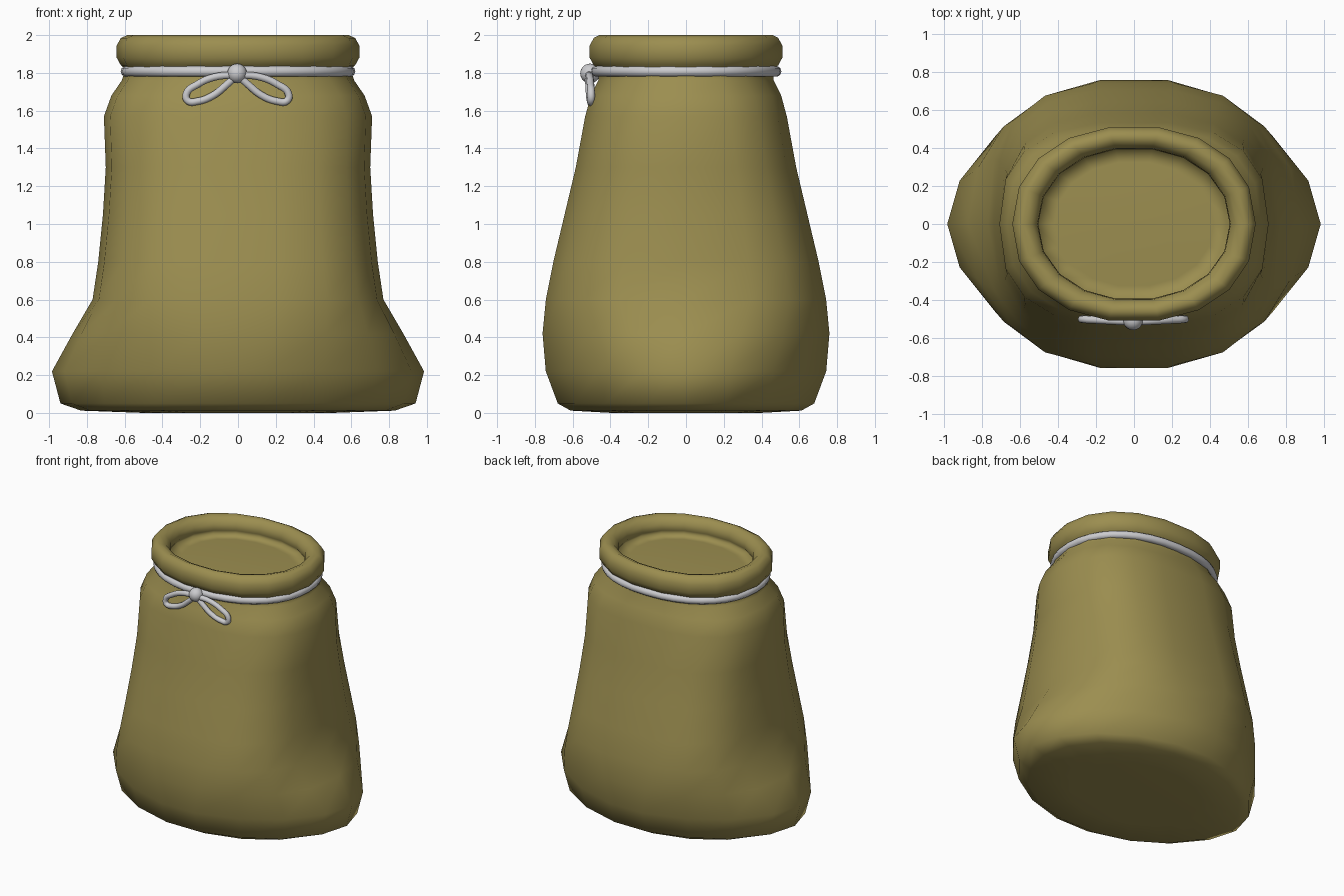
import bpy, bmesh, math

if "Cube" in bpy.data.objects:
    bpy.data.objects.remove(bpy.data.objects["Cube"])

SEGS = 18


def material(name, rgb):
    m = bpy.data.materials.new(name)
    m.diffuse_color = (*rgb, 1)
    m.use_nodes = True
    m.node_tree.nodes["Principled BSDF"].inputs["Base Color"].default_value = m.diffuse_color
    return m


burlap = material("olive_burlap", (0.33, 0.27, 0.08))
cord = material("grey_cord", (0.60, 0.60, 0.62))


def oval(a, b, n, z, segs=SEGS):
    # superellipse ring: half-width a, half-depth b, squareness n
    pts = []
    for i in range(segs):
        t = 2 * math.pi * i / segs
        c, s = math.cos(t), math.sin(t)
        pts.append((math.copysign(abs(c) ** (2 / n), c) * a,
                    math.copysign(abs(s) ** (2 / n), s) * b, z))
    return pts


def finish(bm, name, mat):
    bmesh.ops.recalc_face_normals(bm, faces=bm.faces)
    for f in bm.faces:
        f.smooth = True
    me = bpy.data.meshes.new(name)
    bm.to_mesh(me)
    bm.free()
    me.materials.append(mat)
    ob = bpy.data.objects.new(name, me)
    bpy.context.collection.objects.link(ob)
    return ob


# sack: stacked ovals (half-width, half-depth, squareness, height)
rings = [
    (0.50, 0.40, 2.0, 0.0),
    (0.83, 0.62, 2.0, 0.012),
    (0.94, 0.69, 1.85, 0.05),
    (0.985, 0.755, 1.8, 0.22),
    (0.875, 0.77, 2.2, 0.42),
    (0.77, 0.75, 2.8, 0.60),
    (0.74, 0.71, 2.8, 0.80),
    (0.715, 0.65, 2.75, 1.05),
    (0.70, 0.59, 2.7, 1.30),
    (0.71, 0.54, 2.6, 1.57),
    (0.67, 0.51, 2.5, 1.68),
    (0.615, 0.47, 2.3, 1.76),
    (0.595, 0.465, 2.25, 1.82),
    # rolled lip
    (0.62, 0.495, 2.2, 1.84),
    (0.642, 0.517, 2.2, 1.88),
    (0.642, 0.517, 2.2, 1.945),
    (0.62, 0.495, 2.2, 1.985),
    (0.585, 0.465, 2.2, 2.0),
    (0.54, 0.43, 2.15, 1.985),
    (0.51, 0.405, 2.1, 1.945),
    (0.505, 0.40, 2.1, 1.90),
    (0.53, 0.42, 2.1, 1.865),
    # filling inside the mouth
    (0.42, 0.33, 2.1, 1.868),
    (0.22, 0.17, 2.0, 1.875),
]
bm = bmesh.new()
loops = [[bm.verts.new(p) for p in oval(*r)] for r in rings]
for lo, hi in zip(loops, loops[1:]):
    for i in range(SEGS):
        j = (i + 1) % SEGS
        bm.faces.new((lo[i], lo[j], hi[j], hi[i]))
bm.faces.new(loops[0][::-1])
bm.faces.new(loops[-1])
finish(bm, "sack", burlap)


def tube(name, pts, radius, cyclic, kind):
    # round cord following a path
    cu = bpy.data.curves.new(name, 'CURVE')
    cu.dimensions = '3D'
    cu.bevel_depth = radius
    cu.bevel_resolution = 3
    cu.resolution_u = 6
    cu.use_fill_caps = True
    sp = cu.splines.new(kind)
    if kind == 'BEZIER':
        sp.bezier_points.add(len(pts) - 1)
        for bp, p in zip(sp.bezier_points, pts):
            bp.co = p
            bp.handle_left_type = bp.handle_right_type = 'AUTO'
    else:
        sp.points.add(len(pts) - 1)
        for q, p in zip(sp.points, pts):
            q.co = (*p, 1)
    sp.use_cyclic_u = cyclic
    sp.use_smooth = True
    cu.materials.append(cord)
    ob = bpy.data.objects.new(name, cu)
    bpy.context.collection.objects.link(ob)


# cord tied around the neck
tube("neck_cord", oval(0.592, 0.476, 2.2, 1.808, 36), 0.029, True, 'POLY')

# bow loops, mirrored left and right
path = [(0.0, 1.79), (0.12, 1.778), (0.21, 1.74), (0.27, 1.69),
        (0.262, 1.652), (0.21, 1.65), (0.13, 1.68), (0.06, 1.735), (0.0, 1.79)]
for side, name in ((-1, "bow_loop_left"), (1, "bow_loop_right")):
    tube(name, [(side * x - 0.003, -0.516 + 0.05 * x, z) for x, z in path],
         0.02, False, 'BEZIER')

# knot
bm = bmesh.new()
bmesh.ops.create_uvsphere(bm, u_segments=20, v_segments=12, radius=0.052)
bmesh.ops.translate(bm, vec=(-0.005, -0.508, 1.797), verts=bm.verts)
finish(bm, "bow_knot", cord)
